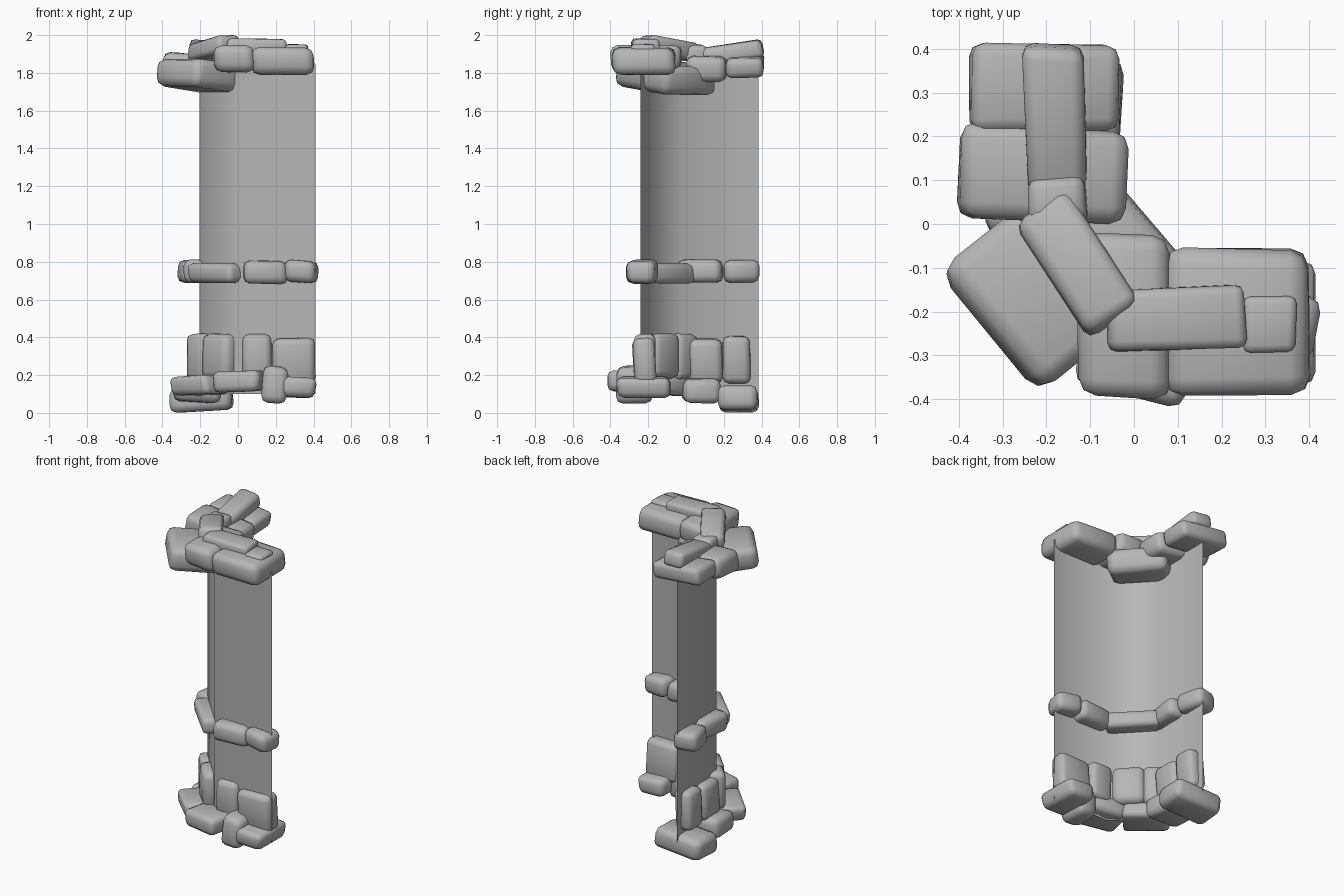
import bpy, bmesh, random
from math import radians
from mathutils import Euler, Vector

random.seed(7)

grey = bpy.data.materials.new("dark_grey_stone")
grey.diffuse_color = (0.47, 0.47, 0.47, 1)


def finish(ob):
    """Link, colour and smooth an object."""
    bpy.context.collection.objects.link(ob)
    ob.data.materials.append(grey)
    for p in ob.data.polygons:
        p.use_smooth = True


def stone(name, loc, size, rz=0, rx=0, ry=0, jitter=0.07, round_=0.27):
    """Rounded, slightly irregular block."""
    bm = bmesh.new()
    bmesh.ops.create_cube(bm, size=1)
    rot = Euler((radians(rx), radians(ry), radians(rz))).to_matrix()
    for v in bm.verts:
        k = [1.03 - random.uniform(0, 2 * jitter) for _ in range(3)]
        p = Vector((v.co[i] * size[i] * k[i] for i in range(3)))
        v.co = rot @ p + Vector(loc)
    bmesh.ops.bevel(bm, geom=bm.edges[:], offset=min(size) * round_, segments=2,
                    profile=0.5, affect='EDGES', clamp_overlap=True)
    bmesh.ops.recalc_face_normals(bm, faces=bm.faces[:])
    me = bpy.data.meshes.new(name)
    bm.to_mesh(me)
    bm.free()
    finish(bpy.data.objects.new(name, me))


# wall sheet: two arms joined by a chamfered corner
path = [(-0.205, 0.385), (-0.205, -0.02), (0.0, -0.24), (0.41, -0.24)]
verts = [(x, y, z) for z in (0.10, 1.85) for x, y in path]
me = bpy.data.meshes.new("corner_wall")
me.from_pydata(verts, [], [(i, i + 1, i + 5, i + 4) for i in range(3)])
finish(bpy.data.objects.new("corner_wall", me))

# cap stones: left arm, corner, front arm
caps = [
    ((-0.205, 0.31, 1.84), (0.34, 0.21, 0.11), 0, 0, 6),
    ((-0.205, 0.115, 1.83), (0.40, 0.22, 0.14), -3, 0, 4),
    ((-0.155, -0.11, 1.78), (0.38, 0.46, 0.16), -51, -6, 0),
    ((-0.02, -0.21, 1.875), (0.22, 0.38, 0.15), 0, 0, 0),
    ((0.24, -0.225, 1.86), (0.34, 0.345, 0.155), 0, 0, 0),
]
for loc, size, rz, rx, ry in caps:
    stone("cap_stone", loc, size, rz, rx, ry)

# smaller stones stacked on the cap
crown = [
    ((-0.18, 0.24, 1.905), (0.14, 0.345, 0.10), 2, 9, 0),
    ((-0.175, 0.05, 1.905), (0.14, 0.12, 0.09), 5, 0, 0),
    ((-0.13, -0.09, 1.93), (0.33, 0.15, 0.10), -57, 0, -9),
    ((0.10, -0.215, 1.945), (0.34, 0.15, 0.075), 2, 0, 1),
    ((0.31, -0.23, 1.92), (0.13, 0.13, 0.065), 0, 0, 0),
]
for loc, size, rz, rx, ry in crown:
    stone("crown_stone", loc, size, rz, rx, ry)

# thin band of stones around the middle
band = [
    ((-0.235, 0.29, 0.75), (0.16, 0.19, 0.125), 12, 0, 0),
    ((-0.205, 0.08, 0.75), (0.15, 0.25, 0.125), -8, 0, 0),
    ((-0.10, -0.12, 0.74), (0.33, 0.18, 0.11), -46, 0, 0),
    ((0.145, -0.235, 0.745), (0.24, 0.15, 0.125), 6, 0, 0),
    ((0.335, -0.23, 0.75), (0.17, 0.16, 0.125), -10, 0, 4),
]
for loc, size, rz, rx, ry in band:
    stone("band_stone", loc, size, rz, rx, ry)

# upright slabs around the foot
slabs = [
    ((-0.205, 0.27, 0.28), (0.12, 0.15, 0.25), 0, 0, 3),
    ((-0.205, 0.105, 0.28), (0.13, 0.185, 0.24), 0, 0, 4),
    ((-0.19, -0.02, 0.30), (0.15, 0.12, 0.25), -50, 0, 0),
    ((-0.08, -0.14, 0.30), (0.21, 0.14, 0.25), -46, 0, 0),
    ((0.10, -0.22, 0.30), (0.16, 0.12, 0.25), 0, 0, 0),
    ((0.295, -0.22, 0.27), (0.235, 0.12, 0.25), 0, 3, 0),
]
for loc, size, rz, rx, ry in slabs:
    stone("foot_slab", loc, size, rz, rx, ry)

# foundation stones
base = [
    ((-0.19, 0.275, 0.075), (0.345, 0.22, 0.135), -3, 0, -4),
    ((-0.22, 0.08, 0.12), (0.25, 0.21, 0.13), 5, 0, 3),
    ((-0.195, -0.12, 0.145), (0.29, 0.22, 0.105), -45, 0, -3),
    ((0.01, -0.28, 0.165), (0.27, 0.24, 0.115), -12, 0, -3),
    ((0.195, -0.27, 0.15), (0.14, 0.20, 0.20), 0, 0, 4),
    ((0.32, -0.225, 0.135), (0.19, 0.29, 0.115), 0, 0, 3),
]
for loc, size, rz, rx, ry in base:
    stone("foundation_stone", loc, size, rz, rx, ry)
